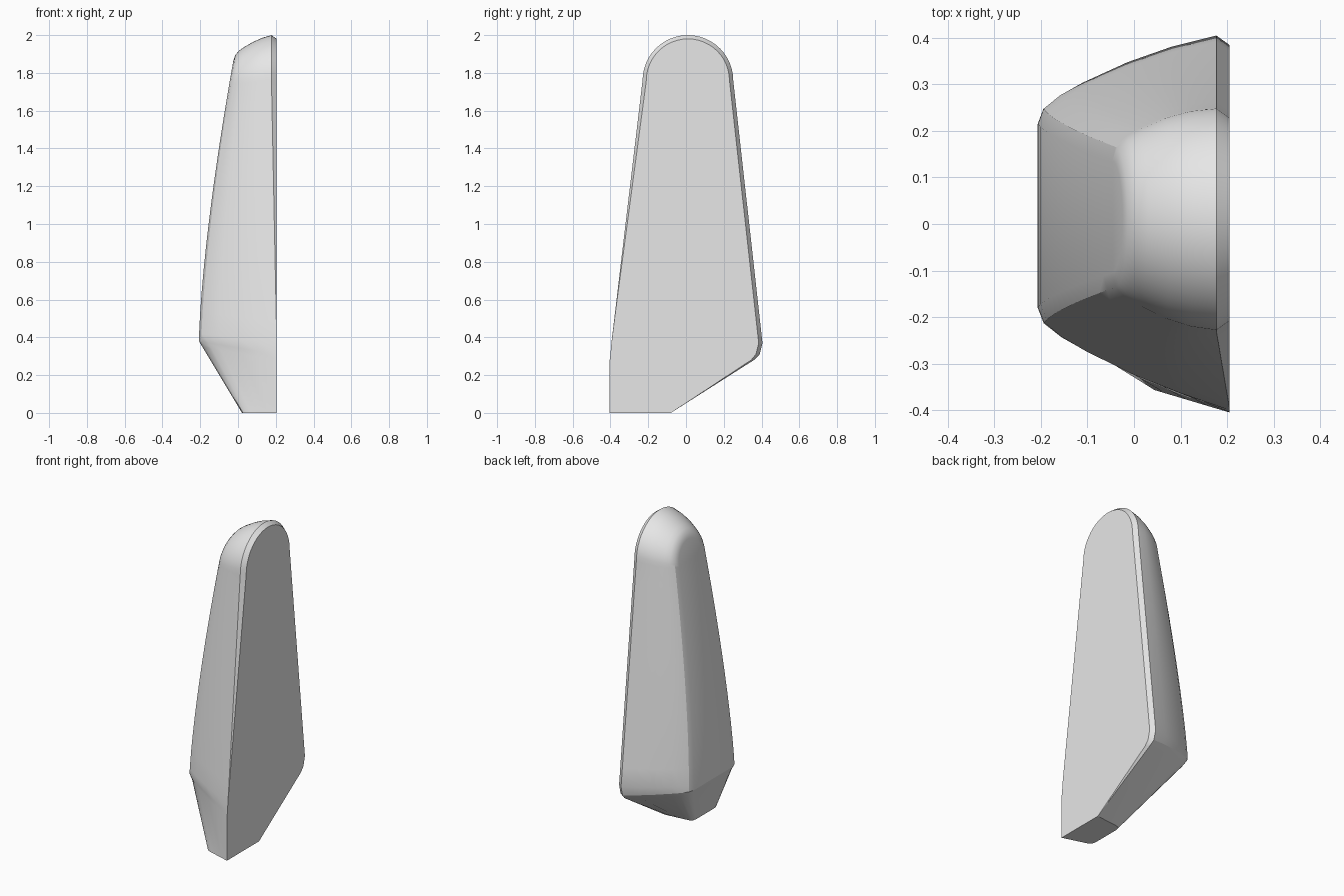
import bpy, bmesh, math
from mathutils import Vector

cube = bpy.data.objects.get("Cube")
if cube:
    bpy.data.objects.remove(cube, do_unlink=True)

FLAT_X = 0.205      # plane of the flat side
ROUND = 0.035       # softness of the outer crest
STEPS = 12


def lerp(a, b, t):
    return a + (b - a) * t


def outer_x(z):
    """Profile of the outer face: slanted foot, then a long curve inward."""
    if z < 0.38:
        return -0.207 + (0.38 - z) * 0.6
    return -0.207 + 0.185 * ((z - 0.38) / 1.5) ** 1.45


def half_section(side, base, outer, angle, chamfer, bulge):
    """Points from the flat side over the flank to the outer face."""
    out = Vector((0, side * math.cos(angle), math.sin(angle)))
    rim = Vector((FLAT_X - 1.4 * chamfer, *base))
    corner = Vector((outer_x(outer[1]), *outer))
    flat = Vector((FLAT_X, *base)) - out * chamfer
    flank = [lerp(rim, corner, t) + out * bulge * 4 * t * (1 - t)
             for t in (0.25, 0.5, 0.75)]
    before = lerp(corner, flank[-1], 0.5)
    after = corner - out * ROUND
    after.x = outer_x(after.z)
    crest = corner * 0.5 + (before + after) * 0.25
    return [flat, rim, *flank, before, crest, after]


# Stations: base z, base front y, base back y, outer z, outer front y,
# outer back y, front chamfer, back chamfer, bulge
foot = [
    (0, -0.405, -0.08, 0, -0.35, -0.10, 0, 0, 0),
    (0.28, -0.404, 0.36, 0.35, -0.215, 0.24, 0, 0.015, 0.01),
    (0.31, -0.40, 0.39, 0.38, -0.215, 0.25, 0, 0.02, 0.015),
    (0.37, -0.395, 0.405, 0.42, -0.213, 0.25, 0, 0.02, 0.02),
]
shoulder = (1.76, -0.23, 0.25, 1.74, -0.14, 0.17, 0.02, 0.02, 0.02)

rows = foot + [tuple(lerp(a, b, i / STEPS) for a, b in zip(foot[-1], shoulder))
               for i in range(1, STEPS + 1)]
sections = []
for bz, bf, bb, oz, of, ob, cf, cb, bulge in rows:
    front = half_section(-1, (bf, bz), (of, oz), 0, cf, bulge)
    back = half_section(1, (bb, bz), (ob, oz), 0, cb, bulge)
    sections.append(front + back[::-1])

# Rounded top
for i in range(1, STEPS + 1):
    a = math.pi / 2 * i / STEPS
    halves = []
    for side in (-1, 1):
        c, s = side * math.cos(a), math.sin(a)
        halves.append(half_section(side, (0.01 + 0.24 * c, 1.76 + 0.24 * s),
                                   (0.015 + 0.155 * c, 1.74 + 0.16 * s),
                                   a, 0.02, 0.02 - 0.006 * s))
    sections.append(halves[0] + halves[1][::-1])

# Skin the sections
bm = bmesh.new()
loops = [[bm.verts.new(p) for p in section] for section in sections]
for low, high in zip(loops, loops[1:]):
    n = len(low)
    for j in range(n):
        k = (j + 1) % n
        bm.faces.new((low[j], low[k], high[k], high[j]))
bm.faces.new(loops[0])
bmesh.ops.remove_doubles(bm, verts=bm.verts, dist=0.0005)
bmesh.ops.recalc_face_normals(bm, faces=bm.faces)
mesh = bpy.data.meshes.new("tapered_shell")
bm.to_mesh(mesh)
bm.free()

shell = bpy.data.objects.new("tapered_shell", mesh)
bpy.context.collection.objects.link(shell)

grey = bpy.data.materials.new("light_grey")
grey.use_nodes = True
colour = (0.8, 0.8, 0.8, 1)
grey.diffuse_color = colour
grey.node_tree.nodes["Principled BSDF"].inputs["Base Color"].default_value = colour
mesh.materials.append(grey)

bpy.ops.object.select_all(action="DESELECT")
shell.select_set(True)
bpy.context.view_layer.objects.active = shell
bpy.ops.object.shade_smooth_by_angle(angle=math.radians(30))
